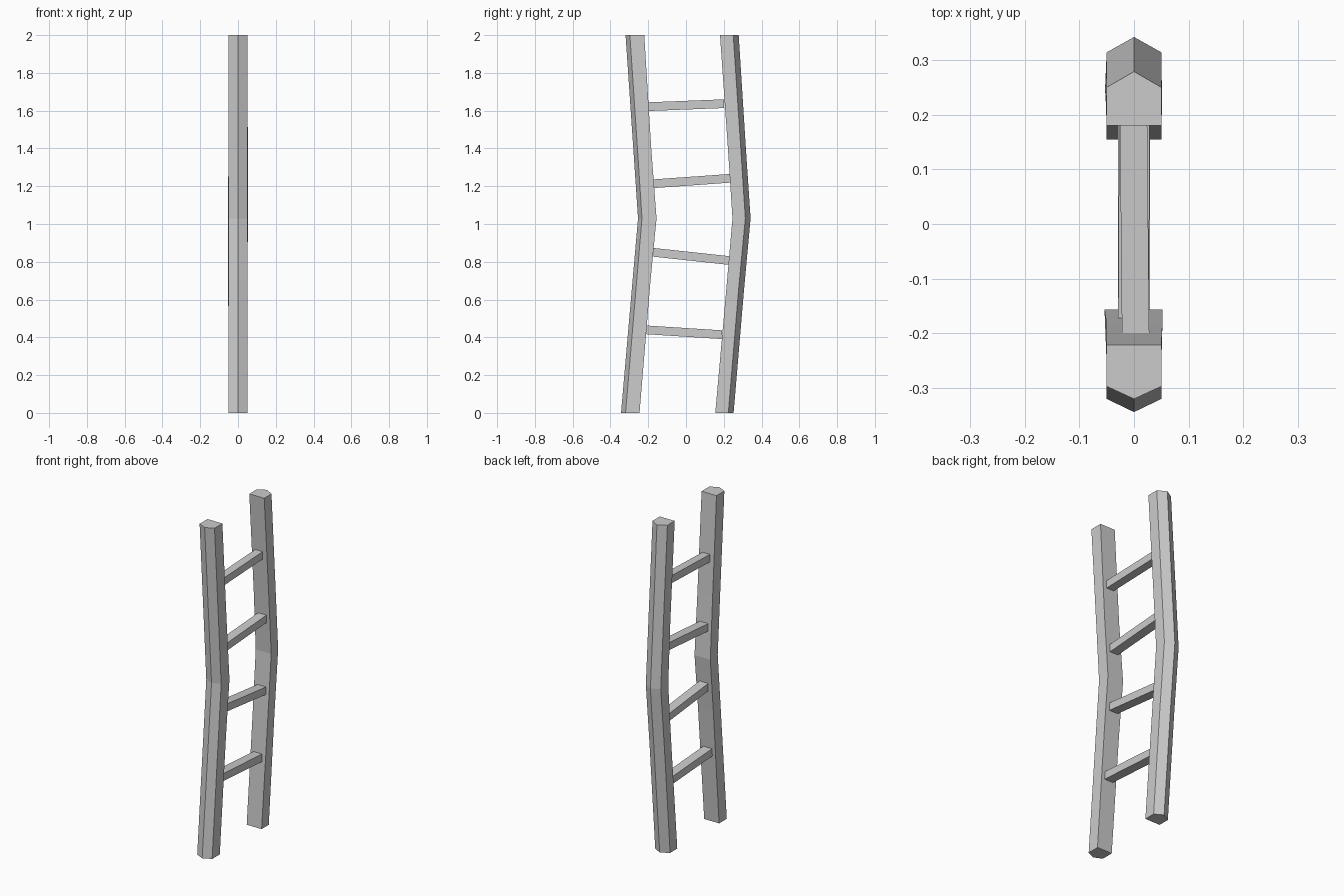
import bpy

if "Cube" in bpy.data.objects:
    bpy.data.objects.remove(bpy.data.objects["Cube"])

def make_object(name, verts, faces):
    mesh = bpy.data.meshes.new(name)
    mesh.from_pydata(verts, [], faces)
    import bmesh
    bm = bmesh.new()
    bm.from_mesh(mesh)
    bmesh.ops.recalc_face_normals(bm, faces=bm.faces)
    bm.to_mesh(mesh)
    bm.free()
    obj = bpy.data.objects.new(name, mesh)
    bpy.context.collection.objects.link(obj)
    return obj

def loft(name, rings):
    """Skin equal-sized rings into a closed, capped bar."""
    n = len(rings[0])
    verts = [v for ring in rings for v in ring]
    faces = [(k * n + i, k * n + (i + 1) % n, (k + 1) * n + (i + 1) % n, (k + 1) * n + i)
             for k in range(len(rings) - 1) for i in range(n)]
    faces += [tuple(range(n)), tuple(range((len(rings) - 1) * n, len(rings) * n))]
    return make_object(name, verts, faces)

def rail(name, levels):
    """Five-sided rail, ridge outwards; level = z, ridge y, shoulder y, inner y, inner left x, inner right x."""
    rings = [[(0, ridge, z), (0.05, shoulder, z), (right, inner, z),
              (left, inner, z), (-0.05, shoulder, z)]
             for z, ridge, shoulder, inner, left, right in levels]
    return loft(name, rings)

# Bent side rails
rail("front_rail", [
    (0.00, -0.344, -0.320, -0.246, -0.050, 0.050),
    (0.70, -0.283, -0.261, -0.188, -0.052, 0.051),
    (1.03, -0.254, -0.233, -0.156, -0.054, 0.052),
    (1.40, -0.279, -0.257, -0.184, -0.050, 0.052),
    (2.00, -0.320, -0.297, -0.221, -0.050, 0.050)])
rail("back_rail", [
    (0.00, 0.252, 0.224, 0.155, -0.050, 0.050),
    (0.65, 0.307, 0.278, 0.213, -0.051, 0.051),
    (1.03, 0.342, 0.314, 0.246, -0.053, 0.051),
    (1.40, 0.317, 0.290, 0.222, -0.050, 0.051),
    (2.00, 0.279, 0.250, 0.180, -0.050, 0.050)])

# Crooked square rungs: front y, back y, front z, back z, front x, back x, half width
rungs = [(-0.217, 0.190, 0.440, 0.414, 0.000, 0.000, 0.029),
         (-0.172, 0.236, 0.850, 0.806, 0.000, 0.000, 0.029),
         (-0.174, 0.234, 1.213, 1.242, -0.001, 0.001, 0.028),
         (-0.206, 0.202, 1.621, 1.637, 0.003, -0.001, 0.025)]
for i, (y0, y1, z0, z1, x0, x1, w) in enumerate(rungs, 1):
    h = 0.023
    loft(f"rung_{i}", [[(x - w, y, z - h), (x + w, y, z - h), (x + w, y, z + h), (x - w, y, z + h)]
                       for x, y, z in ((x0, y0, z0), (x1, y1, z1))])
